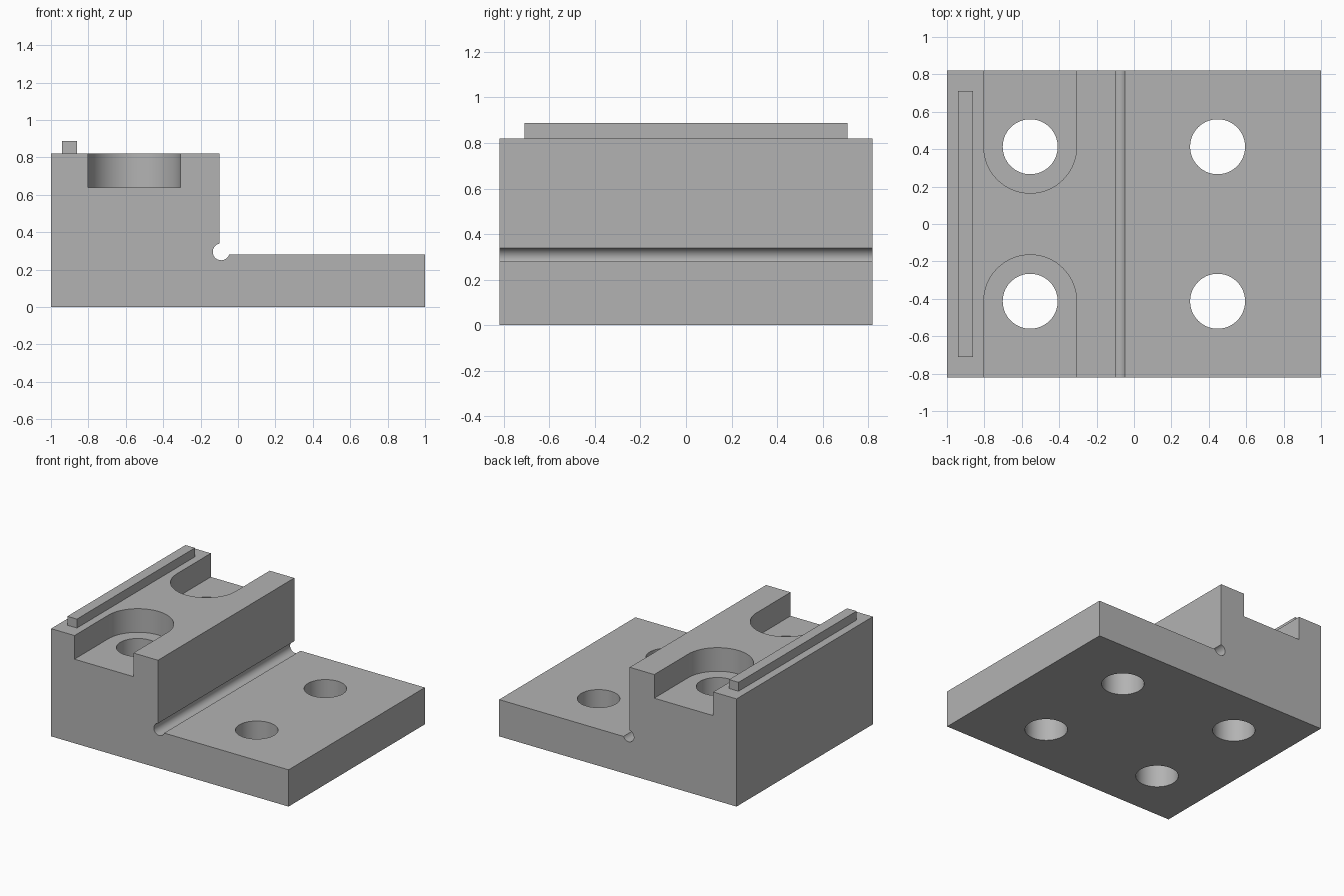
import bpy, bmesh
from math import cos, sin, radians
from mathutils import Vector

if "Cube" in bpy.data.objects:
    bpy.data.objects.remove(bpy.data.objects["Cube"], do_unlink=True)

grey = bpy.data.materials.new("plain grey")
grey.use_nodes = True
grey.diffuse_color = (0.45, 0.45, 0.45, 1)
grey.node_tree.nodes["Principled BSDF"].inputs["Base Color"].default_value = grey.diffuse_color


def arc(cx, cy, r, start, end, steps):
    angles = [radians(start + (end - start) * i / steps) for i in range(steps + 1)]
    return [(cx + r * cos(a), cy + r * sin(a)) for a in angles]


def prism(name, outline, direction):
    """Extrude a closed outline of 3D points along a direction."""
    bm = bmesh.new()
    face = bm.faces.new([bm.verts.new(p) for p in outline])
    ext = bmesh.ops.extrude_face_region(bm, geom=[face])
    moved = [v for v in ext["geom"] if isinstance(v, bmesh.types.BMVert)]
    bmesh.ops.translate(bm, verts=moved, vec=Vector(direction))
    bmesh.ops.recalc_face_normals(bm, faces=bm.faces)
    mesh = bpy.data.meshes.new(name)
    bm.to_mesh(mesh)
    bm.free()
    mesh.materials.append(grey)
    obj = bpy.data.objects.new(name, mesh)
    bpy.context.collection.objects.link(obj)
    return obj


def activate(obj):
    bpy.ops.object.select_all(action='DESELECT')
    obj.select_set(True)
    bpy.context.view_layer.objects.active = obj


def cut(target, cutter):
    cutter.hide_render = True
    mod = target.modifiers.new("cut", 'BOOLEAN')
    mod.operation = 'DIFFERENCE'
    mod.solver = 'EXACT'
    mod.object = cutter
    activate(target)
    bpy.ops.object.modifier_apply(modifier=mod.name)
    bpy.data.objects.remove(cutter, do_unlink=True)


half_depth, step_top, base_top = 0.82, 0.82, 0.28
pocket_x, plain_x, hole_y = -0.555, 0.447, 0.413

# Stepped block with a round relief groove in the inner corner
profile = [(1, base_top), (1, 0), (-1, 0), (-1, step_top), (-0.1, step_top)]
profile += arc(-0.09, 0.295, 0.045, 103, 340, 24)
block = prism("stepped_block", [(x, -half_depth, z) for x, z in profile],
              (0, 2 * half_depth, 0))

# Open-ended counterbore pockets and four through holes
for side in (-1, 1):
    outline = arc(pocket_x, -hole_y, 0.248, 0, 180, 40)
    outline += [(pocket_x - 0.248, -1), (pocket_x + 0.248, -1)]
    cut(block, prism("pocket_cutter", [(x, -side * y, 0.64) for x, y in outline], (0, 0, 1)))
    for x in (pocket_x, plain_x):
        circle = arc(x, side * hole_y, 0.147, 0, 360, 56)[:-1]
        cut(block, prism("hole_cutter", [(px, py, -0.2) for px, py in circle], (0, 0, 1.4)))

# Narrow raised rail along the outer edge of the step
rail = prism("raised_rail", [(x, y, step_top) for x, y in
             ((-0.94, -0.71), (-0.86, -0.71), (-0.86, 0.71), (-0.94, 0.71))], (0, 0, 0.068))

activate(block)
bpy.ops.object.shade_smooth_by_angle(angle=radians(30))
